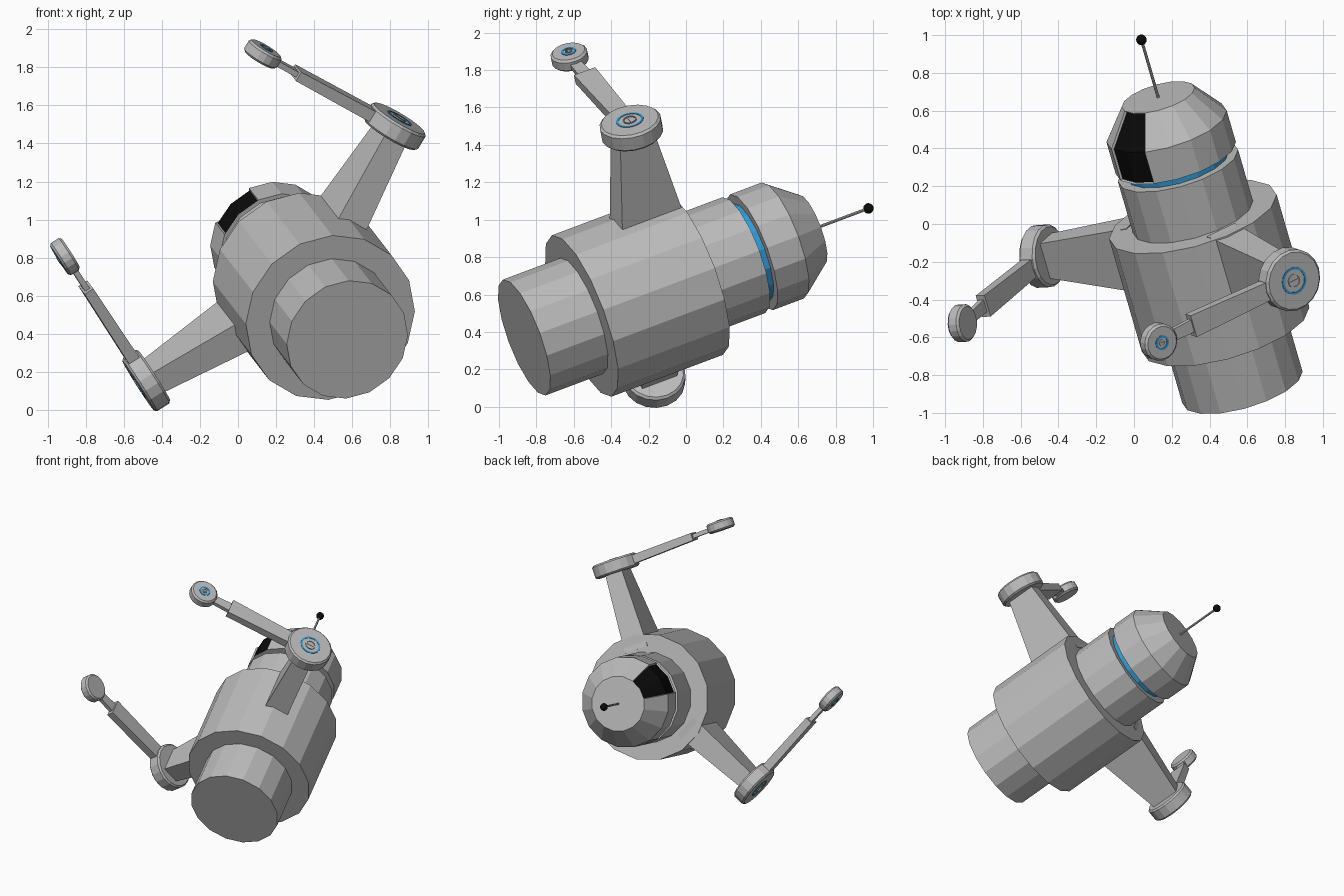
import bpy, bmesh, math
from mathutils import Matrix, Vector

cube = bpy.data.objects.get("Cube")
if cube:
    bpy.data.objects.remove(cube, do_unlink=True)


def material(name, rgb):
    m = bpy.data.materials.new(name)
    m.use_nodes = True
    m.diffuse_color = (*rgb, 1)
    m.node_tree.nodes["Principled BSDF"].inputs["Base Color"].default_value = (*rgb, 1)
    return m


GREY = material("light_grey", (0.5, 0.5, 0.5))
BLACK = material("black", (0.003, 0.003, 0.003))
BLUE = material("blue", (0.03, 0.33, 0.68))

# Pose of the whole robot: local z runs tail to head, local -y faces the visor
axis = Vector((-0.2625, 0.9035, 0.339)).normalized()
back = Vector((0.667, 0.424, -0.613))
back = (back - axis * back.dot(axis)).normalized()
side = back.cross(axis)
POSE = Matrix((side, back, axis)).transposed().to_4x4()
POSE.translation = (0.574, -0.865, 0.37)

# Arm frame: x along the forearm, y outward from the body, z along the body
ARM = Matrix.Rotation(math.radians(-104.5), 4, "Z")


def finish(name, bm, mats, mirrored=False):
    bmesh.ops.recalc_face_normals(bm, faces=bm.faces)
    mesh = bpy.data.meshes.new(name)
    bm.to_mesh(mesh)
    bm.free()
    for m in mats:
        mesh.materials.append(m)
    ob = bpy.data.objects.new(name, mesh)
    bpy.context.collection.objects.link(ob)
    ob.matrix_world = POSE
    if mirrored:
        ob.modifiers.new("Mirror", "MIRROR").use_axis[0] = True
    return ob


def lathe(profile, sides=16, closed=False, matrix=Matrix()):
    """Turn (radius, height) points around z; open profiles get flat end caps."""
    bm = bmesh.new()
    rings = []
    for r, h in profile:
        angles = [2 * math.pi * i / sides for i in range(sides)]
        rings.append([bm.verts.new((r * math.cos(a), r * math.sin(a), h)) for a in angles])
    pairs = list(zip(rings, rings[1:]))
    if closed:
        pairs.append((rings[-1], rings[0]))
    else:
        bm.faces.new(rings[0])
        bm.faces.new(rings[-1])
    for a, b in pairs:
        for i in range(sides):
            j = (i + 1) % sides
            bm.faces.new((a[i], a[j], b[j], b[i]))
    bm.transform(matrix)
    return bm


def tapered_bar(name, along, start, end, size0, size1):
    """Box running along one arm axis, with its own cross-section at each end."""
    bm = bmesh.new()
    bmesh.ops.create_cube(bm, size=1)
    start, end = Vector(start), Vector(end)
    for v in bm.verts:
        t = v.co[along] + 0.5
        p = start.lerp(end, t)
        others = [i for i in range(3) if i != along]
        for i, s0, s1 in zip(others, size0, size1):
            p[i] += v.co[i] * (s0 + (s1 - s0) * t)
        v.co = p
    bm.transform(ARM)
    finish(name, bm, [GREY], True)


# Body with tail and neck
R = 0.33
finish("body", lathe([(R, 0), (R, 0.34), (0.46, 0.34), (0.46, 1.0), (R, 1.0), (R, 1.3)]), [GREY])
finish("neck_light_ring", lathe([(0.278, 1.29), (0.278, 1.36)]), [BLUE])

# Head with a shallow recessed visor over the two front facets
bm = lathe([(R, 1.345), (R, 1.53), (0.2, 1.7)])
bmesh.ops.recalc_face_normals(bm, faces=bm.faces)
visor = []
for f in bm.faces:
    c = f.calc_center_median()
    if abs(f.normal.z) < 0.95 and c.y < 0 and abs(c.x) < -c.y * math.tan(math.pi / 8):
        f.material_index = 1
        visor.append(f)
rim = bmesh.ops.inset_region(bm, faces=visor, thickness=0.005, depth=-0.012, use_even_offset=True)
for f in rim["faces"]:
    f.material_index = 0
finish("head", bm, [GREY, BLACK])

# Antenna
finish("antenna_rod", lathe([(0.008, 1.69), (0.008, 2.03)], 8), [GREY])
bm = bmesh.new()
bmesh.ops.create_uvsphere(bm, u_segments=16, v_segments=10, radius=0.028,
                          matrix=Matrix.Translation((0, 0, 2.037)))
for f in bm.faces:
    f.smooth = True
finish("antenna_ball", bm, [BLACK])

# Arms
OUT, MID, ELBOW, HAND = 0.975, 0.832, 0.035, 0.89
tapered_bar("upper_arm", 1, (ELBOW, 0.35, 0.815), (ELBOW, 0.94, MID), (0.18, 0.38), (0.13, 0.2))
tapered_bar("forearm", 0, (ELBOW + 0.1, OUT, MID), (ELBOW + 0.64, OUT + 0.015, MID + 0.01),
            (0.065, 0.1), (0.055, 0.125))
tapered_bar("wrist", 0, (ELBOW + 0.6, OUT + 0.015, MID + 0.01), (HAND - 0.06, OUT + 0.02, MID + 0.01),
            (0.03, 0.075), (0.03, 0.06))


def joint(name, x, y, z, radius, thick, ring):
    """Bevelled disc with a blue ring and a slotted hub on its outer face."""
    place = ARM @ Matrix.Translation((x, y, z)) @ Matrix.Rotation(-math.pi / 2, 4, "X")
    h, b = thick / 2, 0.012
    disc = [(radius - b, -h), (radius, b - h), (radius, h - b), (radius - b, h)]
    finish(name + "_disc", lathe(disc, 18, matrix=place), [GREY], True)
    w = 0.006
    band = [(ring - w, h - w), (ring - w, h + w / 2), (ring + w, h + w / 2), (ring + w, h - w)]
    finish(name + "_light_ring", lathe(band, 24, True, place), [BLUE], True)
    hub = ring * 0.55
    lip = [(hub - w, h - w), (hub - w, h + w), (hub, h + w), (hub, h - w)]
    finish(name + "_hub", lathe(lip, 16, True, place), [GREY], True)
    bm = bmesh.new()
    bmesh.ops.create_cube(bm, size=1)
    bm.transform(place @ Matrix.Translation((0, 0, h)) @ Matrix.Diagonal((hub * 1.9, w, w, 1)))
    finish(name + "_slot", bm, [GREY], True)


joint("elbow", ELBOW, OUT, MID, 0.167, 0.1, 0.068)
joint("hand", HAND, OUT + 0.025, MID + 0.012, 0.1, 0.072, 0.034)
